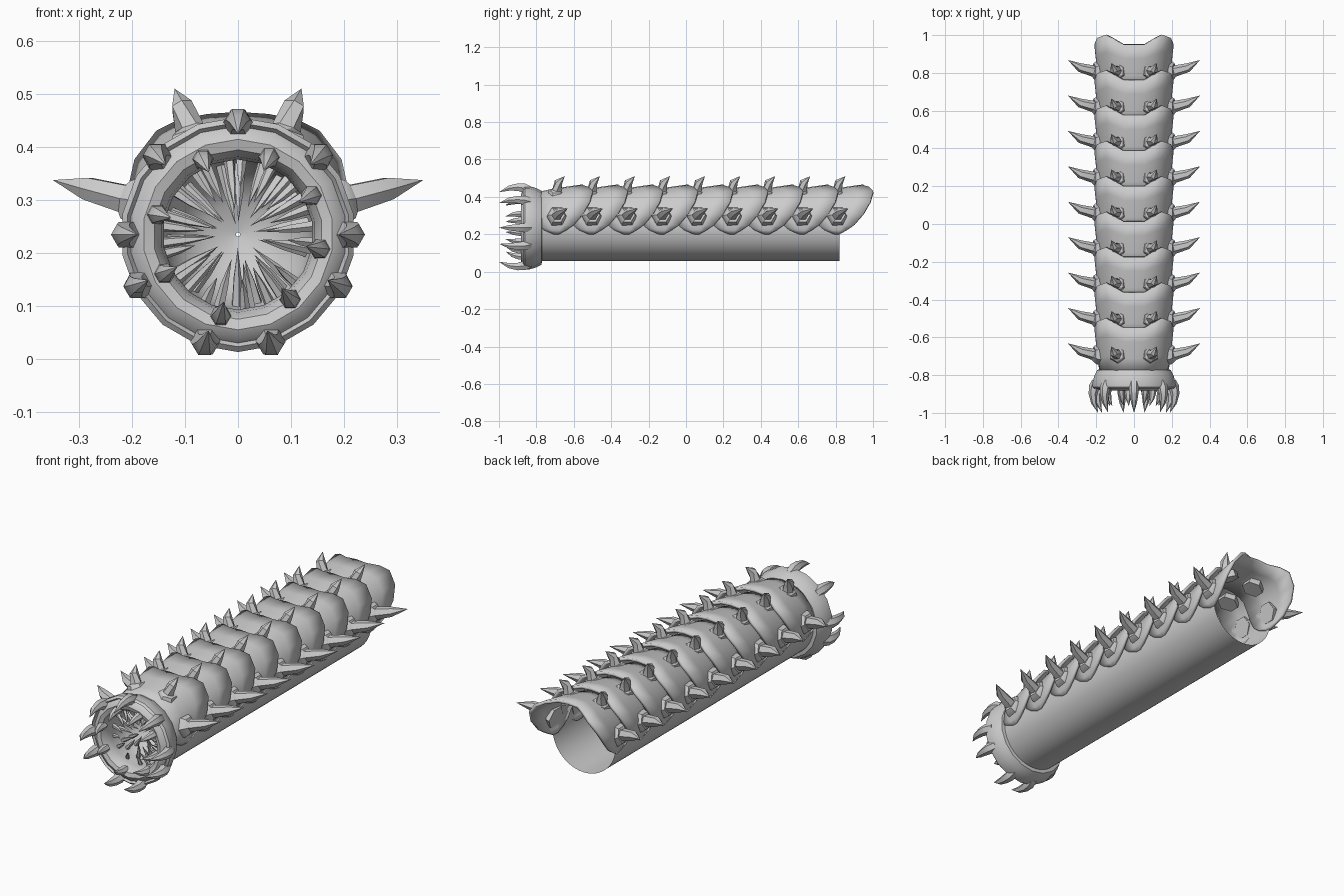
import bpy, bmesh, math, random
from mathutils import Vector, Matrix

if "Cube" in bpy.data.objects:
    bpy.data.objects.remove(bpy.data.objects["Cube"])

random.seed(4)
ZC = 0.235          # height of the body axis
STEP = 0.1875       # spacing of the armour segments
grey = bpy.data.materials.new("pale grey")
grey.diffuse_color = (0.6, 0.6, 0.6, 1)
grey.use_nodes = True
grey.node_tree.nodes["Principled BSDF"].inputs["Base Color"].default_value = grey.diffuse_color


def polar(angle, r, y):
    """Point around the body axis; angle in degrees from the top."""
    a = math.radians(angle)
    return Vector((r * math.sin(a), y, ZC + r * math.cos(a)))


def finish(name, bm, angle=30, recalc=True):
    if recalc:
        bmesh.ops.recalc_face_normals(bm, faces=bm.faces)
    me = bpy.data.meshes.new(name)
    bm.to_mesh(me)
    bm.free()
    me.materials.append(grey)
    ob = bpy.data.objects.new(name, me)
    bpy.context.collection.objects.link(ob)
    bpy.context.view_layer.objects.active = ob
    ob.select_set(True)
    bpy.ops.object.shade_smooth_by_angle(angle=math.radians(angle))
    ob.select_set(False)
    return ob


def horn(bm, pts, radii, sides=6):
    """Tapering tube along a path, ending in a point."""
    pts = [Vector(p) for p in pts]
    rings = []
    for i, p in enumerate(pts[:-1]):
        d = pts[i + 1] - pts[max(i - 1, 0)]
        q = d.to_track_quat('Z', 'Y')
        rings.append([bm.verts.new(p + q @ Vector((
            radii[i] * math.cos(2 * math.pi * k / sides),
            radii[i] * math.sin(2 * math.pi * k / sides), 0))) for k in range(sides)])
    tip = bm.verts.new(pts[-1])
    bm.faces.new(rings[0][::-1])
    for k in range(sides):
        j = (k + 1) % sides
        for a, b in zip(rings, rings[1:]):
            bm.faces.new((a[k], a[j], b[j], b[k]))
        bm.faces.new((rings[-1][k], rings[-1][j], tip))


def grid(bm, rows, closed=False):
    """Skin a list of point rows."""
    vs = [[bm.verts.new(p) for p in row] for row in rows]
    n = len(vs[0])
    for a, b in zip(vs, vs[1:]):
        for k in range(n if closed else n - 1):
            j = (k + 1) % n
            bm.faces.new((a[k], a[j], b[j], b[k]))


# Belly: open-topped tube under the armour
bm = bmesh.new()
angles = [65 + 230 * k / 32 for k in range(33)]
grid(bm, [[polar(a, r, y) for a in angles] for y, r in
          ((-0.8, 0.178), (0.82, 0.178))])
finish("belly_tube", bm)

# Armour plates: angle, rear y, rear radius, front y, front radius
half = [(0, 0.95, 0.232, 0.70, 0.19), (14, 0.95, 0.235, 0.70, 0.19),
        (27, 0.98, 0.245, 0.70, 0.19), (38, 1.0, 0.25, 0.70, 0.19),
        (54, 0.985, 0.242, 0.69, 0.187), (70, 0.95, 0.224, 0.69, 0.184),
        (86, 0.90, 0.205, 0.71, 0.182), (94, 0.86, 0.195, 0.74, 0.182),
        (101, 0.82, 0.187, 0.79, 0.182)]
section = [(-a, *rest) for a, *rest in half[:0:-1]] + half
for i in range(9):
    dy = (i - 8) * STEP
    bm = bmesh.new()
    rows = []
    for t in (0, 0.35, 0.7, 1):
        rows.append([polar(a, rf + (rr - rf) * t ** 0.8,
                           max(yf + (yr - yf) * t + dy, -0.80))
                     for a, yr, rr, yf, rf in section])
    grid(bm, rows)
    plate = finish("armour_plate", bm, 35)
    solid = plate.modifiers.new("thickness", 'SOLIDIFY')
    solid.thickness = 0.015
    solid.offset = -1

# Back and side spikes with hexagonal collars
for i in range(9):
    y = -0.69 + i * STEP
    for s in (-1, 1):
        bm = bmesh.new()
        horn(bm, [(s * .165, y, .29), (s * .195, y, .297), (s * .213, y, .302),
                  (s * .216, y, .303), (s * .285, y + .018, .322), (s * .35, y + .058, .338)],
             (.056, .054, .042, .03, .024))
        finish("side_spike", bm)
        bm = bmesh.new()
        horn(bm, [(s * .075, y, .39), (s * .085, y, .418), (s * .091, y, .434),
                  (s * .092, y, .437), (s * .106, y + .008, .478), (s * .12, y + .042, .511)],
             (.052, .05, .04, .028, .022))
        finish("back_spike", bm)

# Head ring with its rolled lip and the bowl-shaped throat
profile = [(-.77, .176), (-.772, .197), (-.80, .212), (-.835, .222), (-.862, .222),
           (-.872, .212), (-.862, .205), (-.874, .195), (-.882, .18), (-.876, .16),
           (-.855, .147), (-.82, .142), (-.76, .146), (-.70, .135), (-.65, .105),
           (-.62, .06), (-.61, .004)]
bm = bmesh.new()
grid(bm, [[polar(360 * k / 18, r, y) for k in range(18)] for y, r in profile], True)
finish("head_ring", bm, 35)

# Outer claws curling forward around the mouth
for a in (0, 46, 90, 117, 163, 197, 243, 270, 314):
    bm = bmesh.new()
    horn(bm, [polar(a, .198, -.835), polar(a, .212, -.865), polar(a, .217, -.90),
              polar(a, .212, -.945), polar(a, .19, -1.0)], (.026, .028, .023, .016))
    finish("outer_claw", bm)

# Inner fangs on the lip
for a in (22, 62, 100, 141, 192, 242, 284, 335):
    bm = bmesh.new()
    horn(bm, [polar(a, .158, -.86), polar(a, .157, -.895), polar(a, .15, -.925),
              polar(a, .13, -.965)], (.021, .018, .013))
    finish("inner_fang", bm)

# Rings of long thin throat teeth pointing at the centre
bm = bmesh.new()
for y, r, inner, n in ((-.80, .145, .075, 14), (-.75, .148, .05, 16), (-.70, .137, .03, 14)):
    for k in range(n):
        a = 360 * (k + random.uniform(-.25, .25)) / n + y * 100
        end = inner + random.uniform(-.015, .02)
        horn(bm, [polar(a, r, y), polar(a, (r + end) / 2, y - .012),
                  polar(a, end, y - .035)], (.011, .008), 5)
finish("throat_teeth", bm)
